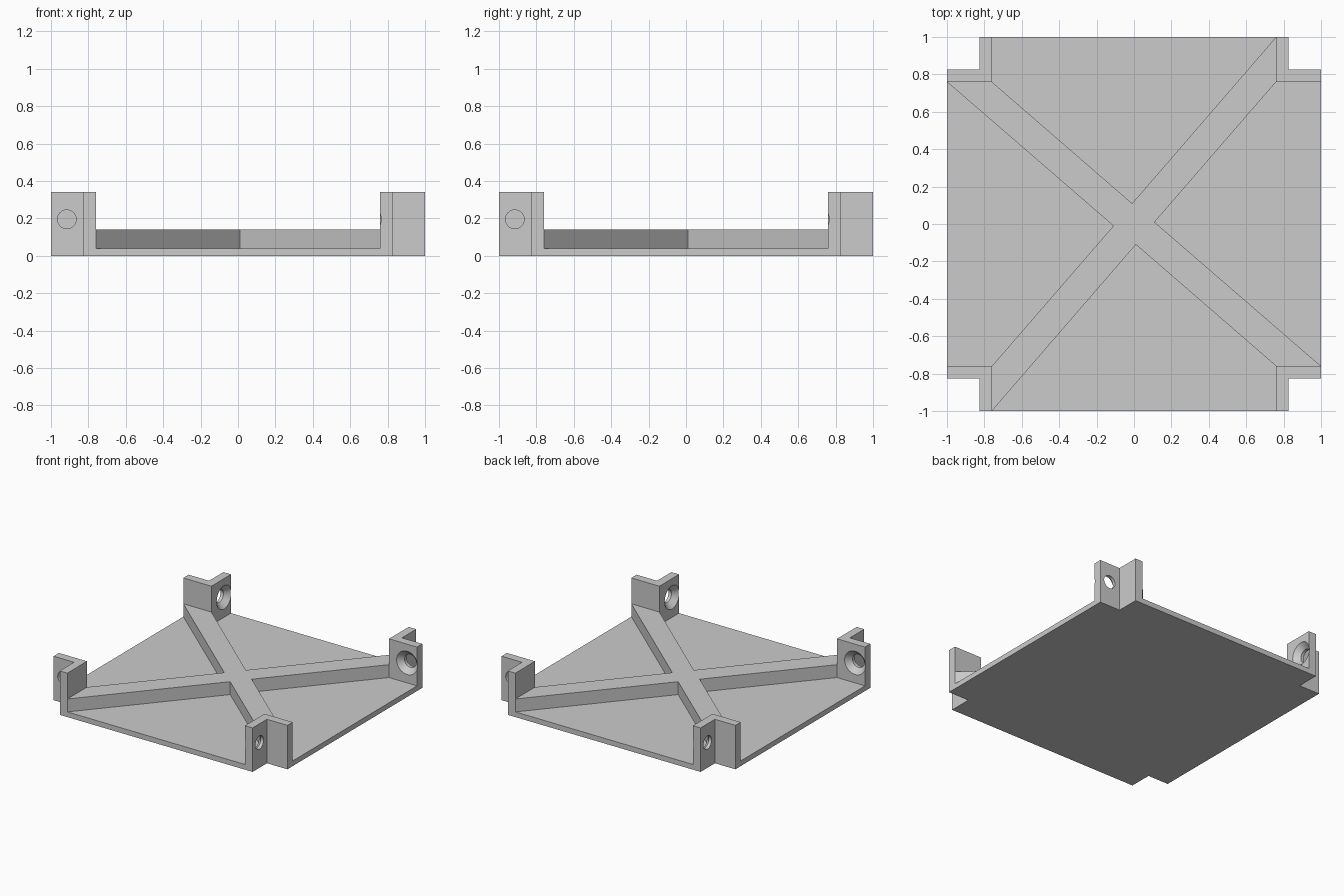
import bpy
import bmesh
from math import radians
from mathutils import Matrix, Vector

cube = bpy.data.objects.get("Cube")
if cube:
    bpy.data.objects.remove(cube, do_unlink=True)

OUT, IN, NOTCH = 1.0, 0.76, 0.825
BASE_Z, RIB_Z, TOP_Z = 0.04, 0.14, 0.34

grey = bpy.data.materials.new("plain grey")
grey.use_nodes = True
colour = (0.6, 0.6, 0.6, 1)
grey.diffuse_color = colour
grey.node_tree.nodes["Principled BSDF"].inputs["Base Color"].default_value = colour


def finish(name, bm):
    bmesh.ops.recalc_face_normals(bm, faces=bm.faces)
    mesh = bpy.data.meshes.new(name)
    bm.to_mesh(mesh)
    bm.free()
    mesh.materials.append(grey)
    obj = bpy.data.objects.new(name, mesh)
    bpy.context.collection.objects.link(obj)
    return obj


def prism(name, outline, z0, z1):
    bm = bmesh.new()
    face = bm.faces.new([bm.verts.new((x, y, z0)) for x, y in outline])
    ext = bmesh.ops.extrude_face_region(bm, geom=[face], use_keep_orig=True)
    verts = [v for v in ext["geom"] if isinstance(v, bmesh.types.BMVert)]
    bmesh.ops.translate(bm, verts=verts, vec=(0, 0, z1 - z0))
    return finish(name, bm)


def four_turns(points):
    """Repeat a run of outline points at every quarter turn."""
    return [(Matrix.Rotation(radians(90 * k), 2) @ Vector(p))[:]
            for k in range(4) for p in points]


# Square floor with notched corners
prism("base_plate", four_turns([(OUT, NOTCH), (NOTCH, NOTCH), (NOTCH, OUT)]), 0, BASE_Z)

# Diagonal cross, each arm ending against a corner bracket
prism("cross_rib", four_turns([(0.11, 0.01), (IN, IN), (IN, OUT)]), BASE_Z, RIB_Z)

# L-shaped corner bracket
bracket = prism("corner_bracket_front_right", [
    (-OUT, -IN), (-OUT, -NOTCH), (-NOTCH, -NOTCH), (-NOTCH, -OUT),
    (-IN, -OUT), (-IN, -IN)], BASE_Z, TOP_Z)

# Countersunk screw hole, wide on the inner side
bm = bmesh.new()
profile = [(0, -0.1), (0.05, -0.1), (0.05, -0.04), (0.1, 0.01), (0, 0.01)]
verts = [bm.verts.new((r, d, 0)) for r, d in profile]
edges = [bm.edges.new(pair) for pair in zip(verts, verts[1:])]
bmesh.ops.spin(bm, geom=verts + edges, cent=(0, 0, 0), axis=(0, 1, 0),
               angle=radians(360), steps=48)
bmesh.ops.remove_doubles(bm, verts=bm.verts, dist=0.0001)
bmesh.ops.translate(bm, verts=bm.verts, vec=(-0.915, -IN, 0.195))
cutter = finish("screw_hole_cutter", bm)
cutter.hide_render = True

hole = bracket.modifiers.new("screw_hole", "BOOLEAN")
hole.operation, hole.solver, hole.object = "DIFFERENCE", "EXACT", cutter
bpy.context.view_layer.objects.active = bracket
bracket.select_set(True)
bpy.ops.object.modifier_apply(modifier=hole.name)
bpy.data.objects.remove(cutter, do_unlink=True)
bpy.ops.object.shade_smooth_by_angle(angle=radians(30))

# The other three corners are quarter turns of the first
for k, corner in enumerate(("front_left", "back_left", "back_right"), 1):
    copy = bracket.copy()
    copy.name = "corner_bracket_" + corner
    copy.rotation_euler.z = radians(90 * k)
    bpy.context.collection.objects.link(copy)
